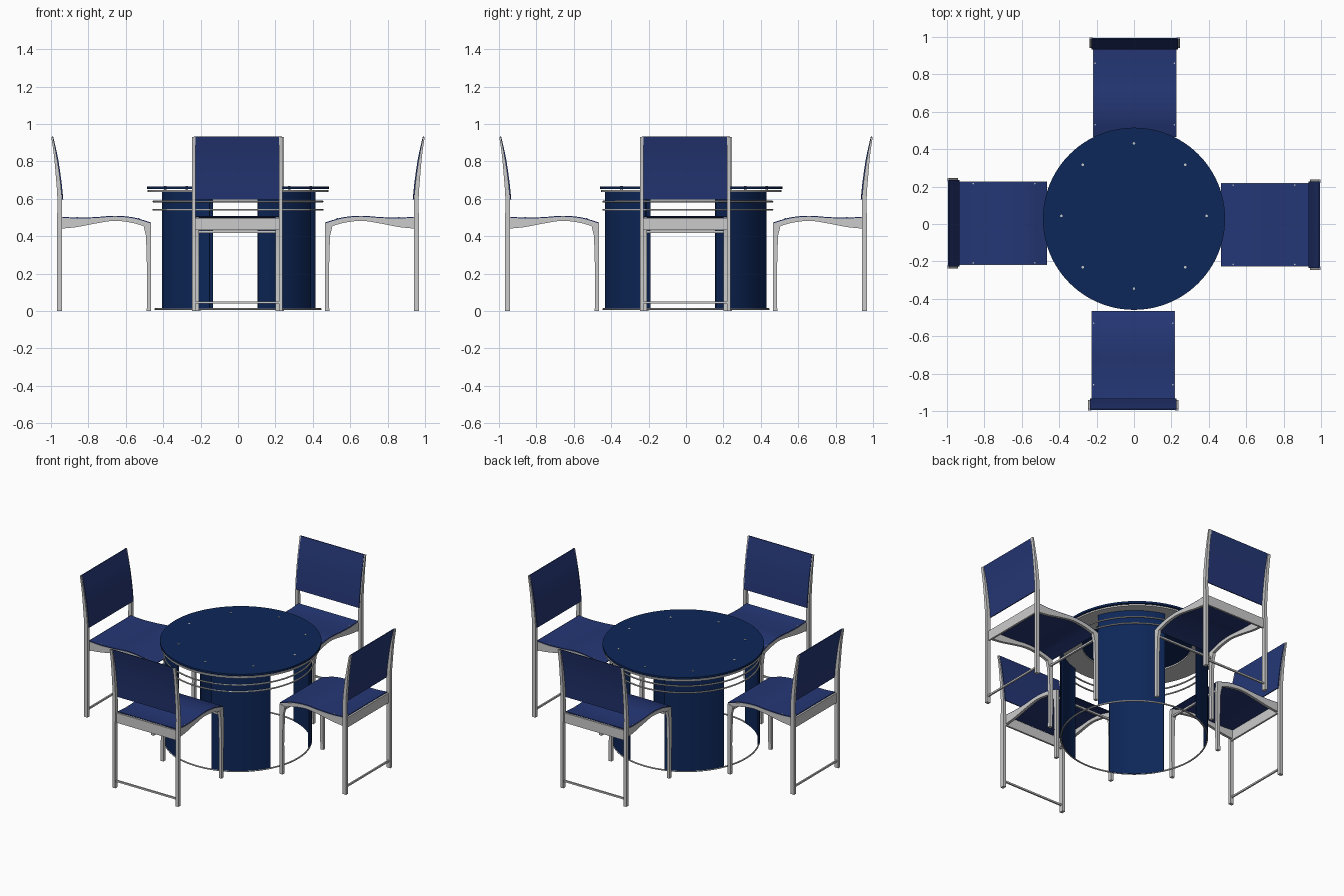
import bpy, bmesh, math
from mathutils import Matrix, Vector

if "Cube" in bpy.data.objects:
    bpy.data.objects.remove(bpy.data.objects["Cube"])


def material(name, rgb):
    m = bpy.data.materials.new(name)
    m.diffuse_color = (*rgb, 1)
    m.use_nodes = True
    m.node_tree.nodes["Principled BSDF"].inputs["Base Color"].default_value = m.diffuse_color
    return m


SEAT_BLUE = material("fabric_blue", (0.018, 0.038, 0.18))
TABLE_BLUE = material("table_blue", (0.004, 0.02, 0.10))


def finish(name, bm, mat=None, matrix=None):
    bmesh.ops.recalc_face_normals(bm, faces=bm.faces)
    me = bpy.data.meshes.new(name)
    bm.to_mesh(me)
    bm.free()
    ob = bpy.data.objects.new(name, me)
    bpy.context.collection.objects.link(ob)
    if matrix:
        ob.matrix_world = matrix
    if mat:
        me.materials.append(mat)
    bpy.ops.object.select_all(action='DESELECT')
    ob.select_set(True)
    bpy.context.view_layer.objects.active = ob
    bpy.ops.object.shade_smooth_by_angle(angle=math.radians(30))
    return ob


def smooth(pts, n=5):
    """Catmull-Rom curve through 2D points."""
    p = [Vector(q) for q in pts]
    p = [2 * p[0] - p[1]] + p + [2 * p[-1] - p[-2]]
    out = []
    for a, b, c, d in zip(p, p[1:], p[2:], p[3:]):
        for k in range(n):
            t = k / n
            out.append(0.5 * (2 * b + (c - a) * t + (2 * a - 5 * b + 4 * c - d) * t * t
                              + (3 * b - a - 3 * c + d) * t ** 3))
    return out + [p[-2]]


def band(name, side_a, side_b, x0, x1, mat, matrix):
    """Solid strip between two (y, z) edge lines, spanning x0 to x1."""
    bm = bmesh.new()
    rows = [[bm.verts.new((x, q[0], q[1])) for x, q in ((x0, a), (x1, a), (x1, b), (x0, b))]
            for a, b in zip(side_a, side_b)]
    for r, s in zip(rows, rows[1:]):
        for i in range(4):
            j = (i + 1) % 4
            bm.faces.new((r[i], r[j], s[j], s[i]))
    bm.faces.new(rows[0])
    bm.faces.new(rows[-1])
    return finish(name, bm, mat, matrix)


def box(name, x, y, z, matrix):
    return band(name, [(y[0], z[0]), (y[0], z[1])], [(y[1], z[0]), (y[1], z[1])], *x, None, matrix)


def arc_shell(name, r0, r1, z0, z1, a0, a1, n, mat=None, centre=(0, 0)):
    """Curved panel, or a flat ring when the arc is a full turn."""
    bm = bmesh.new()
    full = a1 - a0 >= 360
    rows = []
    for k in range(n if full else n + 1):
        a = math.radians(a0 + (a1 - a0) * k / n)
        rows.append([bm.verts.new((centre[0] + r * math.cos(a), centre[1] + r * math.sin(a), z))
                     for r, z in ((r0, z0), (r1, z0), (r1, z1), (r0, z1))])
    pairs = list(zip(rows, rows[1:])) + ([(rows[-1], rows[0])] if full else [])
    for r, s in pairs:
        for i in range(4):
            j = (i + 1) % 4
            bm.faces.new((r[i], r[j], s[j], s[i]))
    if not full:
        bm.faces.new(rows[0])
        bm.faces.new(rows[-1])
    return finish(name, bm, mat)


def cylinder(name, r, z0, z1, x, y, n=64, mat=None, matrix=Matrix()):
    bm = bmesh.new()
    bmesh.ops.create_cone(bm, cap_ends=True, segments=n, radius1=r, radius2=r, depth=z1 - z0)
    return finish(name, bm, mat, matrix @ Matrix.Translation((x, y, (z0 + z1) / 2)))


# Table top, support ring and spacers
cylinder("table_top", 0.487, 0.653, 0.666, 0, 0.028, 96, TABLE_BLUE)
arc_shell("table_support_ring", 0.33, 0.483, 0.637, 0.647, 0, 360, 96, None, (0, 0.028))
for i in range(8):
    a = math.radians(45 * i)
    cylinder("table_spacer", 0.007, 0.64, 0.668, 0.388 * math.cos(a), 0.043 + 0.388 * math.sin(a), 12)

# Curved table pillars
for a0, a1 in ((21, 75), (108, 156), (206, 250), (284, 331)):
    arc_shell("table_pillar", 0.436, 0.445, 0.008, 0.64, a0, a1, 16, TABLE_BLUE)

# Floor ring and two upper rails
for name, r, y, z in (("floor_ring", 0.442, 0, 0.01),
                      ("lower_rail", 0.452, 0.01, 0.541), ("upper_rail", 0.452, 0.01, 0.585)):
    bpy.ops.mesh.primitive_torus_add(location=(0, y, z), major_radius=r, minor_radius=0.005,
                                     major_segments=80, minor_segments=8)
    bpy.context.object.name = name
    bpy.ops.object.shade_smooth_by_angle()

# Chair side profiles as (y, z), for the chair at the front
SEAT_TOP = smooth([(-0.945, 0.499), (-0.86, 0.494), (-0.76, 0.497), (-0.66, 0.504),
                   (-0.57, 0.497), (-0.51, 0.482), (-0.466, 0.468)])
SEAT_LOW = smooth([(-0.945, 0.44), (-0.86, 0.449), (-0.76, 0.468), (-0.66, 0.482),
                   (-0.57, 0.472), (-0.51, 0.455), (-0.472, 0.44)])
POST_IN = [(-0.942, 0)] + smooth([(-0.942, 0.44), (-0.942, 0.60), (-0.953, 0.72),
                                  (-0.97, 0.83), (-0.989, 0.93)])
POST_OUT = [(-0.968, 0)] + smooth([(-0.968, 0.44), (-0.966, 0.60), (-0.974, 0.72),
                                   (-0.984, 0.83), (-0.998, 0.93)])
BACK = smooth([(-0.934, 0.597), (-0.945, 0.70), (-0.963, 0.82), (-0.988, 0.932)])


def shift(pts, dy, dz):
    return [(p[0] + dy, p[1] + dz) for p in pts]


for turn in range(4):
    m = Matrix.Rotation(turn * math.pi / 2, 4, 'Z') @ Matrix.Translation((-0.004, 0, 0))
    # Seat and backrest panels
    band("seat", SEAT_TOP, shift(SEAT_TOP, 0, 0.005), -0.22, 0.22, SEAT_BLUE, m)
    band("backrest", BACK, shift(BACK, -0.006, 0), -0.232, 0.232, SEAT_BLUE, m)
    for s in (-1, 1):
        # Side frame: rear post, seat rail, front leg
        band("rear_post", POST_IN, POST_OUT, s * 0.222, s * 0.242, None, m)
        band("seat_rail", SEAT_TOP, SEAT_LOW, s * 0.204, s * 0.222, None, m)
        band("front_leg", [(-0.488, 0), (-0.486, 0.2), (-0.492, 0.40), (-0.505, 0.455)],
             [(-0.466, 0), (-0.464, 0.2), (-0.464, 0.40), (-0.466, 0.468)],
             s * 0.204, s * 0.224, None, m)
        # Seat screws
        for y, z in ((-0.53, 0.488), (-0.86, 0.494)):
            cylinder("seat_screw", 0.004, z, z + 0.008, s * 0.212, y, 8, None, m)
    # Cross members
    box("rear_rail", (-0.222, 0.222), (-0.955, -0.943), (0.432, 0.497), m)
    box("front_crossbar", (-0.21, 0.21), (-0.486, -0.474), (0.418, 0.43), m)
    box("foot_bar", (-0.225, 0.225), (-0.96, -0.95), (0.04, 0.051), m)
